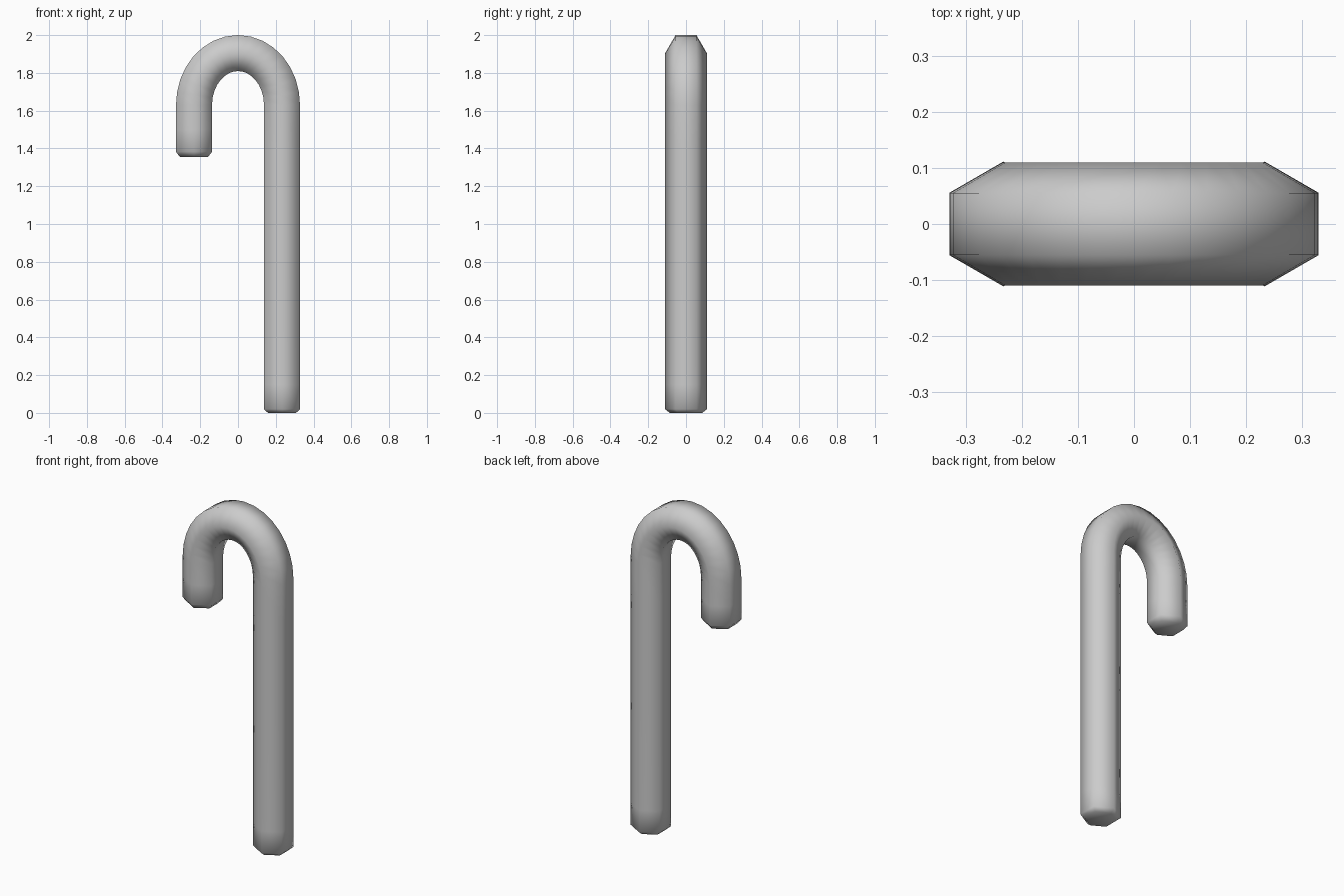
import bpy
import bmesh
from math import sin, cos, pi
from mathutils import Vector

cube = bpy.data.objects.get("Cube")
if cube:
    bpy.data.objects.remove(cube)

RADIUS = 0.11      # six-sided tube, corners towards front and back
HALF_SPAN = 0.233  # distance of each leg from the middle
SPRING = 1.63      # height where the arch begins
RISE = 0.275       # height of the arch centre line
STEPS = 16


def grey_material():
    mat = bpy.data.materials.new("plain grey")
    mat.use_nodes = True
    colour = (0.6, 0.6, 0.6, 1)
    mat.diffuse_color = colour
    mat.node_tree.nodes["Principled BSDF"].inputs["Base Color"].default_value = colour
    return mat


def add_ring(bm, x, z, normal, scale):
    """Hexagon across the path; normal points outwards from the hook."""
    ring = []
    for i in range(6):
        a = i * pi / 3
        offset = normal * sin(a) * RADIUS * scale
        ring.append(bm.verts.new((x + offset.x, cos(a) * RADIUS * scale, z + offset.z)))
    return ring


# Path stations: centre x, centre z, outward normal, ring scale
right, left = Vector((1, 0, 0)), Vector((-1, 0, 0))
stations = [(HALF_SPAN, z, right, s) for z, s in
            ((0, 0.78), (0.02, 1.01), (0.15, 1.0), (0.8, 1.0), (1.4, 1.0))]
for i in range(STEPS + 1):
    t = pi * i / STEPS
    normal = Vector((cos(t) / HALF_SPAN, 0, sin(t) / RISE)).normalized()
    stations.append((HALF_SPAN * cos(t), SPRING + RISE * sin(t), normal, 1.0))
stations += [(-HALF_SPAN, z, left, s) for z, s in
             ((1.5, 1.0), (1.383, 1.01), (1.355, 0.78))]

# Sweep the hexagon along the path and close both ends
bm = bmesh.new()
rings = [add_ring(bm, *s) for s in stations]
for a, b in zip(rings, rings[1:]):
    for i in range(6):
        j = (i + 1) % 6
        bm.faces.new((a[i], a[j], b[j], b[i]))
bm.faces.new(rings[0])
bm.faces.new(rings[-1])
bmesh.ops.recalc_face_normals(bm, faces=bm.faces)
for face in bm.faces:
    face.smooth = True

mesh = bpy.data.meshes.new("hooked_cane")
bm.to_mesh(mesh)
bm.free()
mesh.materials.append(grey_material())
cane = bpy.data.objects.new("hooked_cane", mesh)
bpy.context.collection.objects.link(cane)
